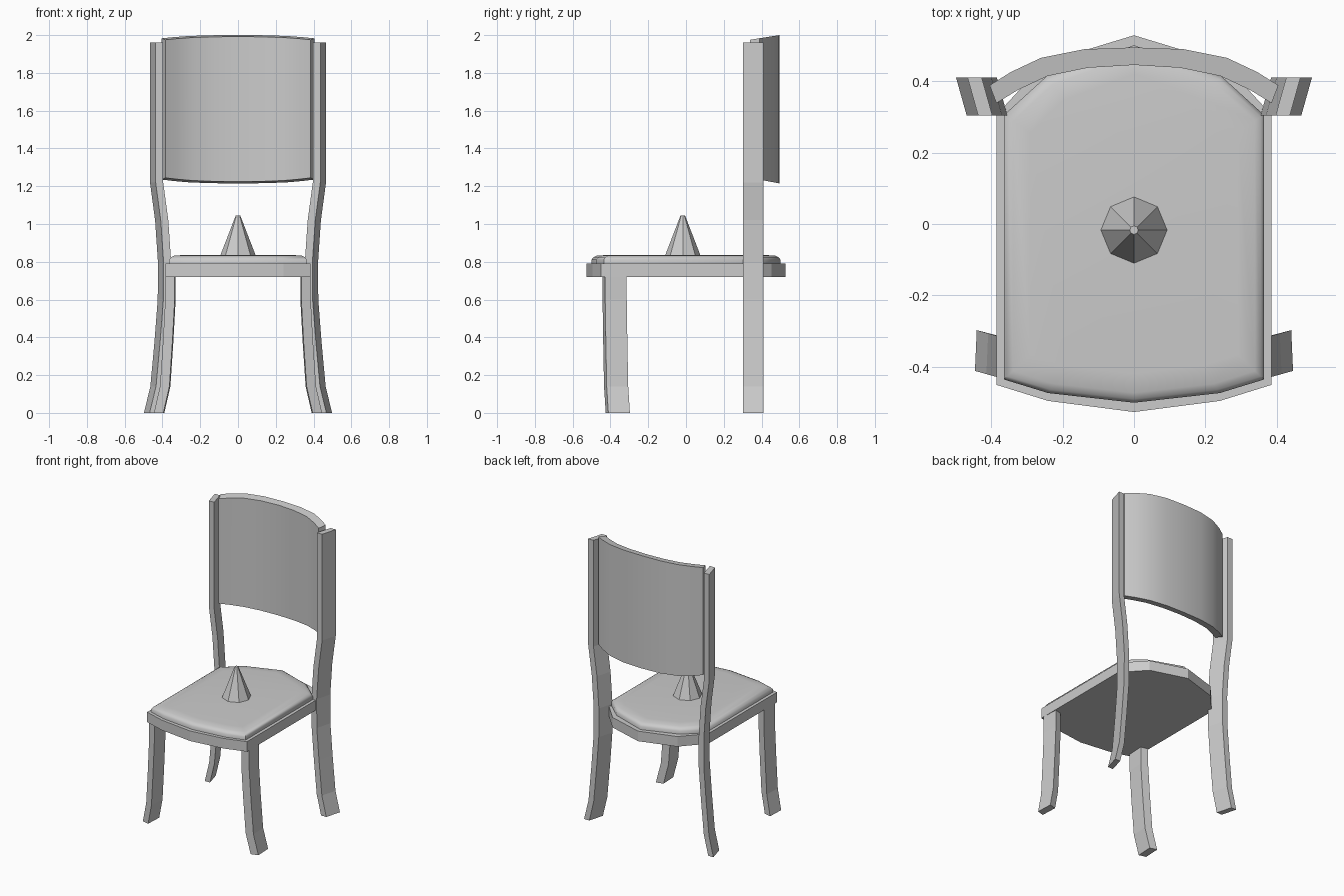
import bpy, bmesh
from math import radians

if "Cube" in bpy.data.objects:
    bpy.data.objects.remove(bpy.data.objects["Cube"])


def loft(name, rings, smooth=None):
    """Skin a stack of matching closed rings and cap both ends."""
    bm = bmesh.new()
    vs = [[bm.verts.new(p) for p in r] for r in rings]
    for a, b in zip(vs, vs[1:]):
        n = len(a)
        for i in range(n):
            j = (i + 1) % n
            bm.faces.new((a[i], a[j], b[j], b[i]))
    bm.faces.new(vs[0][::-1])
    bm.faces.new(vs[-1])
    bmesh.ops.recalc_face_normals(bm, faces=bm.faces)
    me = bpy.data.meshes.new(name)
    bm.to_mesh(me)
    bm.free()
    ob = bpy.data.objects.new(name, me)
    bpy.context.collection.objects.link(ob)
    if smooth:
        bpy.ops.object.select_all(action='DESELECT')
        ob.select_set(True)
        bpy.context.view_layer.objects.active = ob
        bpy.ops.object.shade_smooth_by_angle(angle=radians(smooth))
    return ob


def mirrored(half):
    """Complete a half outline running from x=0 round to x=0."""
    return half + [(-x, y) for x, y in half[-2:0:-1]]


def ring(outline, z, s=(1, 1)):
    return [(x * s[0], y * s[1], z) for x, y in outline]


# seat frame
frame = mirrored([(0, -.526), (.24, -.495), (.385, -.45), (.385, .305), (.25, .452), (0, .528)])
loft("seat_frame", [ring(frame, .72), ring(frame, .79)])

# padded cushion with rolled edge
pad = mirrored([(0, -.5), (.24, -.473), (.364, -.435), (.364, .305), (.245, .413), (0, .5)])
loft("seat_cushion", [ring(pad, .785), ring(pad, .812), ring(pad, .824, (.975, .98)),
                      ring(pad, .832, (.93, .945)), ring(pad, .836, (.8, .84))], 50)

# eight-sided spike on the seat
bpy.ops.mesh.primitive_cone_add(vertices=8, radius1=.095, radius2=.012, depth=.215,
                                location=(0, -.017, .9375))
bpy.context.object.name = "seat_spike"


# legs: a slanted section shifted along a curved path, mirrored left and right
def leg(name, section, path, slope=0.0):
    ob = loft(name, [[(x + d, y + d * slope, z) for x, y in section] for z, d in path])
    ob.modifiers.new("mirror", 'MIRROR')


leg("back_leg",
    [(.428, .303), (.468, .303), (.498, .41), (.458, .41)],
    [(0, 0), (.14, -.034), (.38, -.056), (.6, -.073), (.8, -.074),
     (1.02, -.059), (1.22, -.032), (1.96, -.032)])
leg("front_leg",
    [(.395, -.425), (.445, -.411), (.44, -.297), (.39, -.31)],
    [(0, 0), (.14, -.032), (.38, -.048), (.6, -.06), (.73, -.06)], .28)

# curved backrest panel: section columns swept along the arc
outer = [(0, .494), (.14, .489), (.26, .465), (.345, .425), (.404, .388)]
inner = [(0, .445), (.13, .437), (.242, .414), (.325, .375), (.385, .338)]


def column(o, i):
    def top(y):
        return 2 - .16 * (.494 - y)

    def bottom(y):
        return 1.215 + .19 * (.494 - y)
    return [(*o, bottom(o[1])), (*o, top(o[1])), (*i, top(i[1])), (*i, bottom(i[1]))]


half = [column(o, i) for o, i in zip(outer, inner)]
left = [[(-x, y, z) for x, y, z in c] for c in half[:0:-1]]
loft("backrest", left + half, 40)
